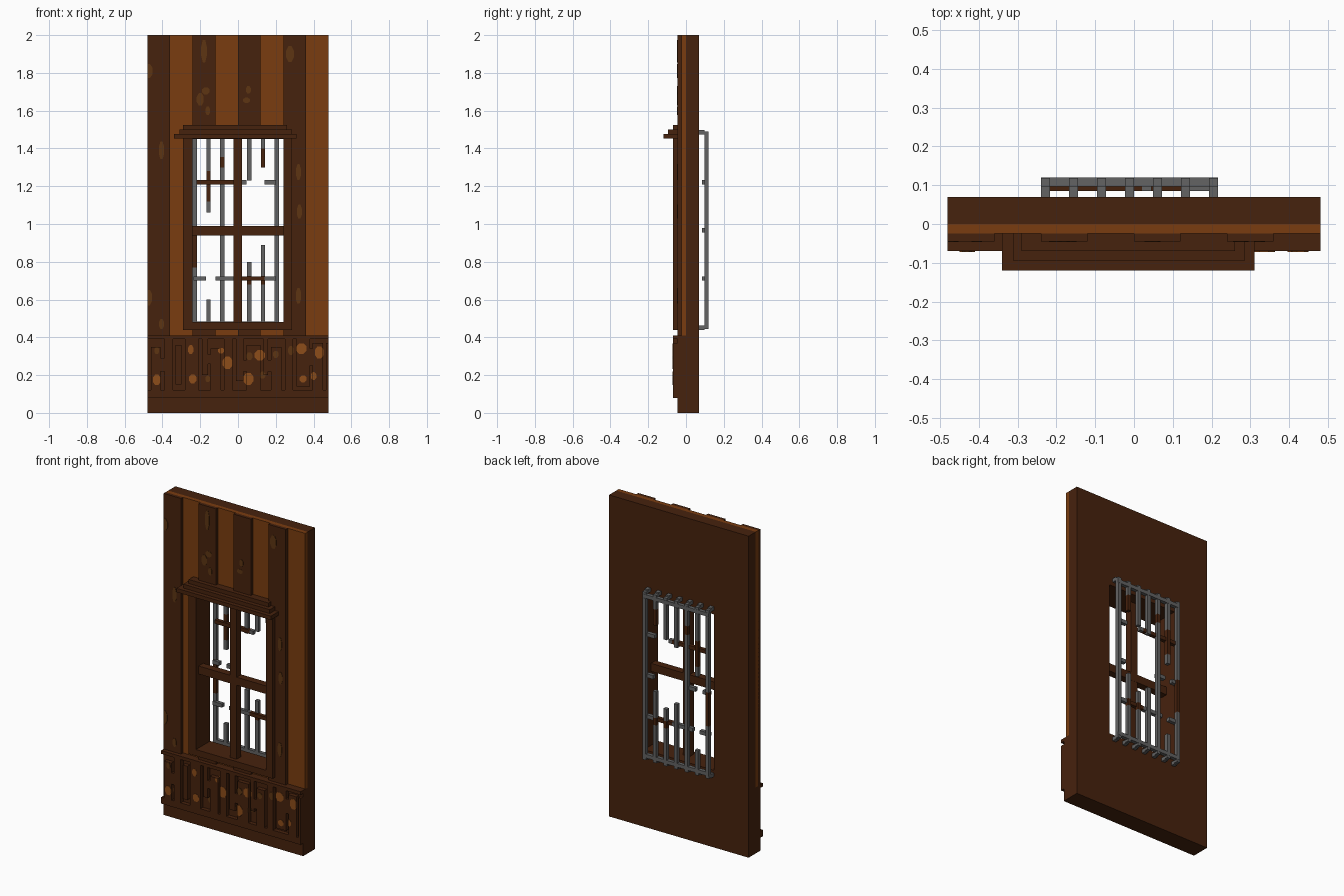
import bpy, bmesh, math
from mathutils import Vector

if "Cube" in bpy.data.objects:
    bpy.data.objects.remove(bpy.data.objects["Cube"], do_unlink=True)


def material(name, rgb):
    m = bpy.data.materials.new(name)
    m.use_nodes = True
    m.diffuse_color = (*rgb, 1)
    m.node_tree.nodes["Principled BSDF"].inputs["Base Color"].default_value = (*rgb, 1)
    return m


DARK = material("dark_wood", (0.062, 0.016, 0.004))
LIGHT = material("light_wood", (0.195, 0.046, 0.005))
STAIN = material("wood_stain", (0.11, 0.036, 0.006))
RUST = material("orange_rust", (0.27, 0.075, 0.01))
IRON = material("grey_iron", (0.125, 0.125, 0.125))


def finish(name, bm, mat):
    bmesh.ops.recalc_face_normals(bm, faces=bm.faces)
    me = bpy.data.meshes.new(name)
    bm.to_mesh(me)
    bm.free()
    me.materials.append(mat)
    ob = bpy.data.objects.new(name, me)
    bpy.context.collection.objects.link(ob)
    return ob


def add_box(bm, x0, x1, y0, y1, z0, z1):
    vs = bmesh.ops.create_cube(bm, size=1)["verts"]
    for v in vs:
        v.co = (x1 if v.co.x > 0 else x0, y1 if v.co.y > 0 else y0, z1 if v.co.z > 0 else z0)


def boxes(name, mat, items):
    bm = bmesh.new()
    for b in items:
        add_box(bm, *b)
    return finish(name, bm, mat)


def ring(name, mat, outer, inner, y0, y1):
    """Rectangular slab with a rectangular opening; rects are x0, x1, z0, z1."""
    bm = bmesh.new()
    loops = [[bm.verts.new((x, y0, z)) for x, z in
              ((r[0], r[2]), (r[1], r[2]), (r[1], r[3]), (r[0], r[3]))] for r in (outer, inner)]
    faces = []
    for i in range(4):
        j = (i + 1) % 4
        faces.append(bm.faces.new((loops[0][i], loops[0][j], loops[1][j], loops[1][i])))
    ext = bmesh.ops.extrude_face_region(bm, geom=faces, use_keep_orig=True)["geom"]
    for v in ext:
        if isinstance(v, bmesh.types.BMVert):
            v.co.y = y1
    return finish(name, bm, mat)


def patches(name, mat, spots, rects):
    """Thin oval plates (x, z, rx, rz) laid on each surface (x0, x1, z0, z1, y)."""
    out = bmesh.new()
    for x0, x1, z0, z1, y in rects:
        for cx, cz, rx, rz in spots:
            if cx + rx <= x0 or cx - rx >= x1 or cz + rz <= z0 or cz - rz >= z1:
                continue
            bm = bmesh.new()
            bm.faces.new([bm.verts.new((cx + rx * math.cos(a), y - 0.002, cz + rz * math.sin(a)))
                          for a in (math.pi * (k + 0.5) / 4 for k in range(8))])
            for co, no in (((x0, 0, 0), (-1, 0, 0)), ((x1, 0, 0), (1, 0, 0)),
                           ((0, 0, z0), (0, 0, -1)), ((0, 0, z1), (0, 0, 1))):
                bmesh.ops.bisect_plane(bm, geom=bm.verts[:] + bm.edges[:] + bm.faces[:],
                                       plane_co=co, plane_no=no, clear_outer=True)
            for f in bm.faces:
                pts = [v.co.copy() for v in f.verts]
                front = [out.verts.new(p) for p in pts]
                back = [out.verts.new(p + Vector((0, 0.003, 0))) for p in pts]
                out.faces.new(front)
                out.faces.new(back[::-1])
                n = len(pts)
                for i in range(n):
                    j = (i + 1) % n
                    out.faces.new((front[j], front[i], back[i], back[j]))
            bm.free()
    return finish(name, out, mat)


# Wall slab and light boarding, both open at the window
ring("wall_back", DARK, (-0.48, 0.48, 0, 2), (-0.24, 0.24, 0.48, 1.45), 0, 0.07)
ring("light_boards", LIGHT, (-0.48, 0.48, 0.41, 2), (-0.27, 0.27, 0.46, 1.47), -0.025, 0)

# Raised dark boards
boards = []
for x in (-0.48, -0.24, 0, 0.24):
    spans = [(0.41, 2)] if abs(x + 0.06) > 0.25 else [(0.41, 0.46), (1.47, 2)]
    boards += [(x, x + 0.12, -0.045, -0.024, a, b) for a, b in spans]
boxes("dark_boards", DARK, boards)
stains = [(-0.18, 1.915, 0.016, 0.065), (-0.475, 1.81, 0.025, 0.04), (-0.2, 1.66, 0.02, 0.035),
          (-0.17, 1.705, 0.022, 0.02), (-0.16, 1.6, 0.013, 0.025), (0.055, 1.71, 0.014, 0.022),
          (0.045, 1.655, 0.02, 0.015), (-0.405, 1.39, 0.015, 0.05), (-0.475, 0.61, 0.022, 0.045),
          (-0.405, 0.47, 0.014, 0.028), (0.32, 1.275, 0.014, 0.045), (0.325, 1.065, 0.014, 0.04),
          (0.32, 0.62, 0.015, 0.045), (0.275, 1.9, 0.022, 0.045)]
patches("board_stains", STAIN, stains, [(b[0], b[1], b[4], b[5], -0.045) for b in boards])

# Base with upper and lower bands
boxes("base_plinth", DARK, [(-0.48, 0.48, -0.045, 0, 0, 0.41)])
bands = [(-0.48, 0.48, 0.08, 0.12), (-0.48, 0.48, 0.39, 0.41)]

# Weathered slats of the base panel, broken at different heights
slats = [(-0.46, -0.41, 0.12, 0.35), (-0.39, -0.345, 0.12, 0.39), (-0.41, -0.39, 0.22, 0.29),
         (-0.33, -0.30, 0.15, 0.36), (-0.28, -0.21, 0.12, 0.39), (-0.19, -0.16, 0.20, 0.39),
         (-0.145, -0.09, 0.12, 0.34), (-0.16, -0.145, 0.26, 0.31), (-0.075, -0.03, 0.12, 0.39),
         (-0.01, 0.03, 0.17, 0.39), (0.045, 0.12, 0.12, 0.36), (0.03, 0.045, 0.22, 0.28),
         (0.135, 0.16, 0.20, 0.39), (0.175, 0.23, 0.12, 0.35), (0.16, 0.175, 0.22, 0.28),
         (0.25, 0.29, 0.12, 0.39), (0.31, 0.38, 0.14, 0.39), (0.395, 0.45, 0.12, 0.37),
         (0.38, 0.395, 0.25, 0.34), (0.465, 0.48, 0.12, 0.37)]
raised = bands + slats
boxes("base_slats", DARK, [(a, b, -0.07, -0.044, c, d) for a, b, c, d in raised])
surfaces = [(*r, -0.07) for r in raised] + [(-0.48, 0.48, 0.12, 0.39, -0.045)]
rust = [(-0.43, 0.175, 0.022, 0.03), (-0.24, 0.18, 0.022, 0.025), (-0.25, 0.335, 0.016, 0.025),
        (-0.055, 0.265, 0.028, 0.035), (-0.09, 0.33, 0.018, 0.016), (0.055, 0.18, 0.028, 0.035),
        (0.115, 0.305, 0.03, 0.03), (0.335, 0.34, 0.03, 0.03), (0.43, 0.32, 0.025, 0.035),
        (0.345, 0.18, 0.02, 0.02), (0.40, 0.195, 0.016, 0.022)]
faint = [(-0.43, 0.33, 0.014, 0.02), (0.06, 0.3, 0.018, 0.022), (0.13, 0.2, 0.016, 0.02),
         (0.2, 0.31, 0.016, 0.02), (-0.16, 0.18, 0.014, 0.018), (0.28, 0.33, 0.016, 0.025)]
patches("base_rust", RUST, rust, surfaces)
patches("base_stains", STAIN, faint, surfaces)

# Window frame, stepped cornice and crossbars
ring("window_frame", DARK, (-0.29, 0.287, 0.44, 1.46), (-0.24, 0.24, 0.48, 1.45), -0.07, 0)
boxes("window_cornice", DARK, [(-0.34, 0.31, -0.12, -0.02, 1.452, 1.476),
                               (-0.31, 0.285, -0.095, -0.02, 1.476, 1.5),
                               (-0.29, 0.26, -0.07, -0.02, 1.5, 1.525)])
boxes("window_crossbars", DARK, [(-0.025, 0.022, -0.045, 0.0, 0.48, 1.45),
                                 (-0.24, 0.24, -0.044, 0.001, 0.94, 0.99)])

# Iron grate: outer rails, wall stubs, and broken bars with rusted stretches
T = 0.023
xs = [-0.24 + 0.0722 * i for i in range(7)]
Y0, Y1 = 0.097, 0.12
iron = [(-0.24, 0.216, Y0, Y1, z, z + T) for z in (0.46, 1.452)]
iron += [(x, x + T, 0.068, Y0 + 0.001, z, z + T) for x in xs for z in (0.44, 1.475)]
iron += [(x, x + T, Y0, Y1 - 0.001, z, z + 0.04) for x in xs for z in (0.445, 1.45)]
uprights = [(0, 0.48, 0.77, 0), (0, 0.77, 0.98, 1), (0, 0.98, 1.45, 0),
            (1, 0.48, 0.6, 0), (1, 1.06, 1.12, 0), (1, 1.12, 1.28, 1), (1, 1.28, 1.45, 0),
            (2, 0.48, 1.3, 0), (2, 1.3, 1.355, 1), (2, 1.355, 1.45, 0),
            (3, 0.48, 0.85, 0), (3, 1.2, 1.45, 0),
            (4, 0.48, 0.68, 0), (4, 0.68, 0.725, 1), (4, 0.725, 0.8, 0), (4, 1.23, 1.45, 0),
            (5, 0.48, 0.68, 0), (5, 0.68, 0.725, 1), (5, 0.725, 0.89, 0), (5, 1.3, 1.4, 1),
            (5, 1.4, 1.45, 0), (6, 0.48, 1.45, 0)]
crossings = [(1.21, -0.22, 0.02, 1), (1.21, 0.02, 0.045, 0), (1.21, 0.14, 0.2, 0),
             (0.7, -0.235, -0.17, 0), (0.7, -0.12, 0.02, 0), (0.7, 0.02, 0.14, 1),
             (0.7, 0.14, 0.2, 0), (0.955, 0.15, 0.2, 0), (0.955, -0.14, -0.08, 0),
             (0.955, -0.235, -0.19, 0)]
rusted = []
for i, a, b, r in uprights:
    (rusted if r else iron).append((xs[i], xs[i] + T, Y0, Y1, a, b))
for z, a, b, r in crossings:
    (rusted if r else iron).append((a, b, Y0 - 0.012, Y1 - 0.012, z, z + T))
boxes("window_grate", IRON, iron)
boxes("rusted_grate_bars", DARK, rusted)
